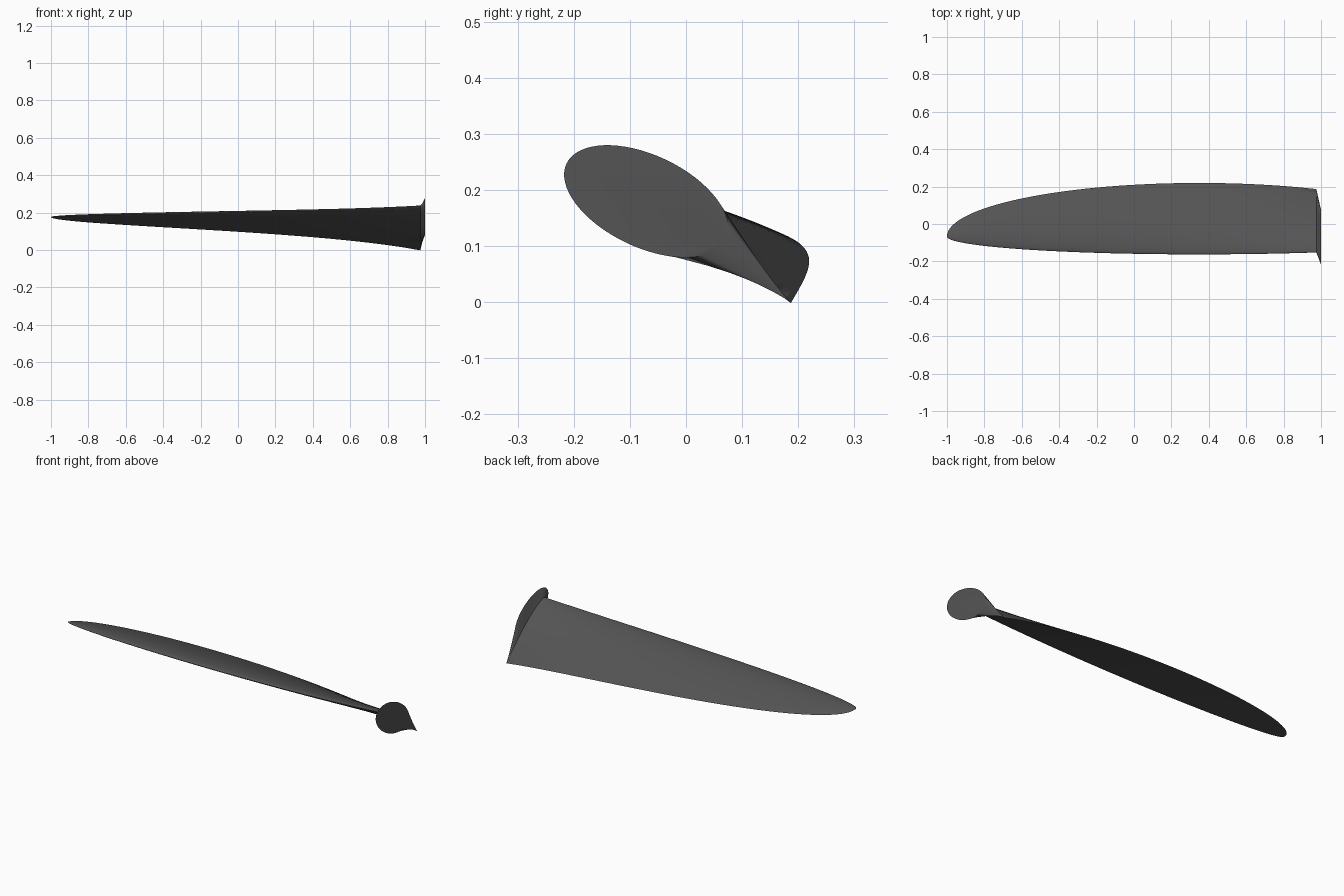
import bpy, bmesh
from math import sin, cos, pi, sqrt, atan, radians

if "Cube" in bpy.data.objects:
    bpy.data.objects.remove(bpy.data.objects["Cube"], do_unlink=True)

AROUND = 64        # points round each section
STATIONS = 44      # sections from tip to root
AXIS_Y, AXIS_Z = -0.067, 0.177
TIP, ROOT, END = -1.0, 0.975, 1.0
CAMBER, CAMBER_POS, THICK = 0.03, 0.4, 0.08


def airfoil(u):
    """Point on a cambered airfoil of unit chord, trailing edge at u = 0."""
    x = (1 + cos(u)) / 2
    half = 5 * THICK * (0.2969 * sqrt(x) - 0.126 * x - 0.3516 * x**2
                        + 0.2843 * x**3 - 0.1036 * x**4)
    p = CAMBER_POS if x < CAMBER_POS else 1 - CAMBER_POS
    mid = CAMBER * (1 - ((x - CAMBER_POS) / p) ** 2)
    return x, mid + (half if u < pi else -half)


def place(x, along, up, angle):
    """Turn a section point about the blade axis."""
    return (x, AXIS_Y + along * cos(angle) + up * sin(angle),
            AXIS_Z - along * sin(angle) + up * cos(angle))


def blade_ring(x):
    # Elliptical planform, constant pitch twist about the quarter chord
    angle = atan(0.47 / (1.645 - x))
    width = 0.382 * sqrt(max(0, 1 - ((0.35 - x) / 1.35) ** 2))
    chord = width / cos(angle)
    ring = []
    for i in range(AROUND):
        c, h = airfoil(2 * pi * i / AROUND)
        ring.append(place(x, (c - 0.25) * chord, h * chord, angle))
    return ring


def root_ring():
    # Tilted oval mounting face
    ring = []
    for i in range(AROUND):
        u = 2 * pi * i / AROUND
        px, py, pz = place(END, 0.157 * cos(u), 0.082 * sin(u), radians(25.3))
        ring.append((px, py - 0.004, pz + 0.003))
    return ring


# Stations bunch toward the rounded tip
xs = [TIP + (ROOT - TIP) * (k / STATIONS) ** 2 for k in range(1, STATIONS + 1)]
rings = [blade_ring(x) for x in xs] + [root_ring()]

bm = bmesh.new()
loops = [[bm.verts.new(p) for p in ring] for ring in rings]
tip = bm.verts.new((TIP, AXIS_Y, AXIS_Z))
for i in range(AROUND):
    j = (i + 1) % AROUND
    bm.faces.new((tip, loops[0][i], loops[0][j]))
    for a, b in zip(loops, loops[1:]):
        bm.faces.new((a[i], b[i], b[j], a[j]))
bm.faces.new(loops[-1])
bmesh.ops.recalc_face_normals(bm, faces=bm.faces)

mesh = bpy.data.meshes.new("propeller_blade")
bm.to_mesh(mesh)
bm.free()
blade = bpy.data.objects.new("propeller_blade", mesh)
bpy.context.collection.objects.link(blade)

# Dark grey finish
grey = bpy.data.materials.new("dark_grey")
grey.use_nodes = True
color = (0.09, 0.09, 0.09, 1)
grey.diffuse_color = color
grey.node_tree.nodes["Principled BSDF"].inputs["Base Color"].default_value = color
mesh.materials.append(grey)

# Smooth surfaces with crisp edges
bpy.ops.object.select_all(action='DESELECT')
blade.select_set(True)
bpy.context.view_layer.objects.active = blade
bpy.ops.object.shade_smooth_by_angle(angle=radians(30))
